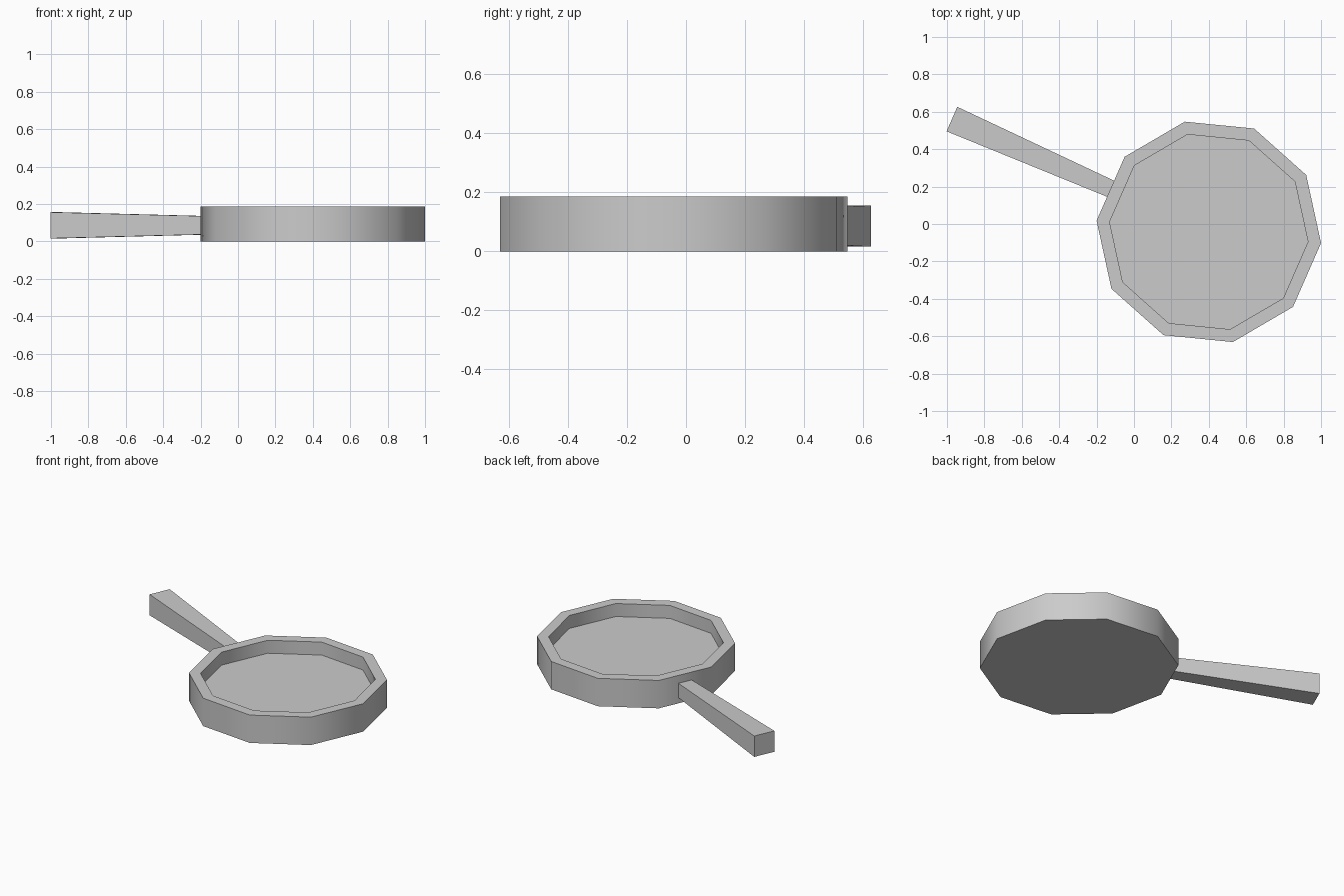
import bpy, bmesh, math
from mathutils import Matrix, Vector

cube = bpy.data.objects.get("Cube")
if cube:
    bpy.data.objects.remove(cube)

grey = bpy.data.materials.new("grey_metal")
grey.use_nodes = True
grey.diffuse_color = (0.6, 0.6, 0.6, 1)
grey.node_tree.nodes["Principled BSDF"].inputs["Base Color"].default_value = (0.6, 0.6, 0.6, 1)

CENTRE = Vector((0.4, -0.042, 0))
SIDES, RADIUS, INNER = 10, 0.603, 0.533
HEIGHT, FLOOR = 0.187, 0.1
START = math.radians(-5.7)


def add_object(name, bm):
    bmesh.ops.recalc_face_normals(bm, faces=bm.faces)
    mesh = bpy.data.meshes.new(name)
    bm.to_mesh(mesh)
    bm.free()
    mesh.materials.append(grey)
    obj = bpy.data.objects.new(name, mesh)
    bpy.context.collection.objects.link(obj)
    return obj


def loft(rings):
    """Bridge equal rings of points and cap both ends."""
    bm = bmesh.new()
    loops = [[bm.verts.new(p) for p in ring] for ring in rings]
    for a, b in zip(loops, loops[1:]):
        for i in range(len(a)):
            j = (i + 1) % len(a)
            bm.faces.new((a[i], a[j], b[j], b[i]))
    bm.faces.new(loops[0])
    bm.faces.new(loops[-1])
    return bm


def polygon(radius, z):
    angles = [START + math.tau * i / SIDES for i in range(SIDES)]
    return [CENTRE + Vector((radius * math.cos(a), radius * math.sin(a), z)) for a in angles]


# Pan body: outer wall, flat rim, inner wall and recessed floor
pan = add_object("pan_body", loft([polygon(RADIUS, 0), polygon(RADIUS, HEIGHT),
                                   polygon(INNER, HEIGHT), polygon(INNER, FLOOR)]))
bpy.context.view_layer.objects.active = pan
pan.select_set(True)
bpy.ops.object.shade_smooth_by_angle(angle=math.radians(40))

# Handle: square bar leaving the middle of one wall and widening outwards
turn = Matrix.Translation(CENTRE) @ Matrix.Rotation(START + math.tau * 4.5 / SIDES, 4, "Z")


def section(x, width, height):
    return [turn @ Vector((x, sy * width / 2, 0.086 + sz * height / 2))
            for sy, sz in ((-1, -1), (1, -1), (1, 1), (-1, 1))]


add_object("handle", loft([section(RADIUS * math.cos(math.pi / SIDES), 0.094, 0.096),
                           section(1.5, 0.143, 0.14)]))
